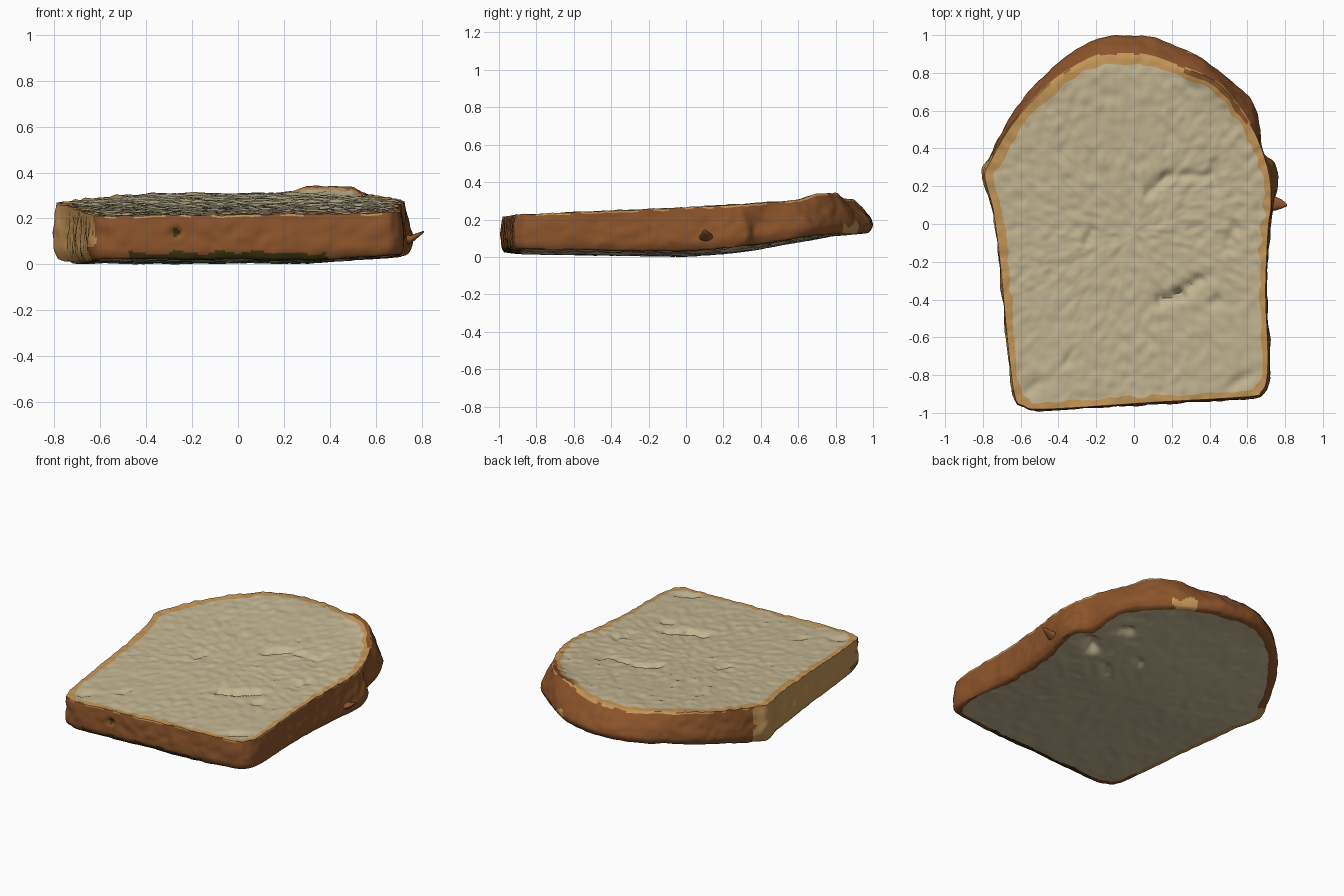
import bpy, bmesh, math
from mathutils import Vector, noise

if "Cube" in bpy.data.objects:
    bpy.data.objects.remove(bpy.data.objects["Cube"])

N = 400                      # samples round the slice
CX, CY = 0.0, -0.05          # centre of the rings


def material(name, r, g, b):
    m = bpy.data.materials.new(name)
    lin = [((c / 255 + 0.055) / 1.055) ** 2.4 for c in (r, g, b)]
    m.diffuse_color = (*lin, 1)
    m.use_nodes = True
    m.node_tree.nodes["Principled BSDF"].inputs["Base Color"].default_value = m.diffuse_color
    return m


MATS = [material("crumb", 195, 181, 146), material("golden rim", 196, 149, 87),
        material("brown crust", 140, 84, 43), material("olive scorch", 66, 58, 20)]
CRUMB, GOLD, BROWN, DARK = range(4)

# Widest outline, seen from above
OUTER = [(-.07, 1), (-.25, .96), (-.42, .84), (-.58, .675), (-.69, .5), (-.77, .34), (-.805, .26),
         (-.75, .07), (-.71, -.24), (-.67, -.66), (-.635, -.92), (-.59, -.97), (-.47, -.99),
         (.08, -.955), (.62, -.925), (.69, -.9), (.72, -.83), (.72, -.66), (.705, -.35),
         (.72, -.03), (.74, .1), (.765, .22), (.75, .32), (.68, .39), (.645, .61), (.52, .755),
         (.32, .9), (.14, .975)]
# Edge of the cut top face: the crust slopes in around the head
UPPER = [(-.07, .895), (-.2, .885), (-.39, .785), (-.55, .64), (-.67, .49), (-.76, .33), (-.79, .25),
         (-.745, .07), (-.705, -.24), (-.665, -.66), (-.63, -.915), (-.585, -.962), (-.47, -.98),
         (.08, -.945), (.61, -.913), (.675, -.885), (.703, -.82), (.708, -.66), (.697, -.35),
         (.71, -.03), (.725, .1), (.715, .26), (.655, .45), (.56, .61), (.43, .755),
         (.19, .85), (.06, .89)]


def lerp_table(table, t):
    if t <= table[0][0]:
        return table[0][1]
    for (a, u), (b, v) in zip(table, table[1:]):
        if t <= b:
            return u + (v - u) * (t - a) / max(b - a, 1e-9)
    return table[-1][1]


def radii(points):
    """Smooth a closed outline and sample its radius at N even angles."""
    polar, n = [], len(points)
    for i in range(n):
        p = [Vector(points[(i + k) % n]) for k in (-1, 0, 1, 2)]
        for s in range(12):
            t = s / 12
            q = 0.5 * (2 * p[1] + (p[2] - p[0]) * t + (2 * p[0] - 5 * p[1] + 4 * p[2] - p[3]) * t * t
                       + (3 * p[1] - p[0] - 3 * p[2] + p[3]) * t ** 3)
            dx, dy = q.x - CX, q.y - CY
            polar.append((math.atan2(dy, dx) % math.tau, math.hypot(dx, dy)))
    polar.sort()
    polar = [(polar[-1][0] - math.tau, polar[-1][1])] + polar + [(polar[0][0] + math.tau, polar[0][1])]
    return [lerp_table(polar, math.tau * k / N) for k in range(N)]


def rough(x, y, z, size):
    return noise.noise(Vector((x, y, z)) / size)


def near(x, y, a, b, width):
    """Soft falloff around the segment a-b."""
    a, b, p = Vector(a), Vector(b), Vector((x, y))
    t = max(0, min(1, (p - a).dot(b - a) / (b - a).length_squared))
    return math.exp(-((p - a - (b - a) * t).length / width) ** 2)


# Dents: start, end, width, depth
TOP_DENTS = [((.08, .17), (.17, .25), .028, .018), ((.17, .255), (.4, .255), .022, .014),
             ((.42, .32), (.43, .19), .028, .015), ((.14, -.4), (.24, -.37), .026, .03),
             ((.24, -.37), (.35, -.29), .026, .026), ((-.25, -.1), (-.22, -.03), .022, .015),
             ((.5, -.12), (.53, -.02), .03, .012), ((.41, -.42), (.45, -.4), .022, .015),
             ((.54, -.84), (.62, -.8), .025, .015), ((-.56, -.88), (-.52, -.85), .025, .02),
             ((-.36, -.74), (-.33, -.68), .02, .01)]
BASE_DENTS = [((.53, .24), (.58, .28), .04, .05), ((.46, .5), (.5, .48), .03, .025),
              ((.3, .1), (.36, .16), .03, .015), ((.2, .3), (.25, .32), .025, .015)]


def top_z(x, y):
    z = lerp_table([(-1, .215), (-.5, .235), (0, .257), (.4, .282), (.65, .302), (.8, .312), (.9, .305)], y)
    z += .03 * near(x, y, (.32, .82), (.5, .7), .06)
    z += .012 * max(0, x) - .01 * max(0, -x - .3)
    z += .007 * rough(x, y, 0, .05) + .004 * rough(x, y, 3, .12) + .003 * rough(x, y, 7, .03)
    return z - sum(d * near(x, y, a, b, w) for a, b, w, d in TOP_DENTS)


def base_z(x, y):
    z = lerp_table([(-1, .02), (-.5, .012), (0, .006), (.2, .018), (.4, .045), (.6, .083), (.8, .117), (1, .135)], y)
    z += .027 * max(0, min(1, (x - .3) / .4)) + .006 * max(0, min(1, (-.88 - y) / .08))
    z += .005 * rough(x, y, 20, .06) + .004 * rough(x, y, 25, .15)
    return z + sum(d * near(x, y, a, b, w) for a, b, w, d in BASE_DENTS)


outer, upper = radii(OUTER), radii(UPPER)
FACE = 46                    # rings across each cut face
WALL = 20                    # rings up the crust
bm = bmesh.new()
rings = []


def add_ring(fn):
    ring = []
    for k in range(N):
        a = math.tau * k / N
        ring.append(bm.verts.new(fn(k, math.cos(a), math.sin(a))))
    rings.append(ring)


def face_point(r, c, s, height):
    x, y = CX + r * c, CY + r * s
    return x, y, height(x, y)


def under(k):
    """Radius of the lower edge: the crust tucks in below."""
    return outer[k] - .022


def wall_point(k, c, s, t):
    # Crust bulges just above the base, then leans in to the top edge
    lo, hi = outer[k], upper[k]
    r = lo - .022 * (1 - t / .25) ** 2 if t < .25 else lo + (hi - lo) * ((t - .25) / .75) ** 1.4
    z0 = base_z(CX + under(k) * c, CY + under(k) * s)
    z1 = top_z(CX + hi * c, CY + hi * s)
    z = z0 + (z1 - z0) * t
    x, y = CX + r * c, CY + r * s
    push = math.sin(math.pi * t) * (.014 * rough(x, y, z, .14) + .008 * rough(x, y, z, .05))
    if y < -.85:             # small pit in the front crust
        push -= .03 * math.exp(-((x + .27) ** 2 + (z - .14) ** 2) / .018 ** 2)
    return x + push * c, y + push * s, z


def rim(k, c, s):
    return (.036 + .012 * max(0, -c) + .012 * max(0, s)
            + .02 * rough(c, s, 0, .09) + .006 * rough(c, s, 5, .04))


def base_rim(k, c, s):
    return .034 + .016 * rough(c, s, 12, .12) + .008 * rough(c, s, 15, .04)


# Base face with crust rim, crust wall, golden rim, top face
for j in range(1, FACE + 1):
    add_ring(lambda k, c, s: face_point((under(k) - base_rim(k, c, s) * (j / FACE) ** 4) * j / FACE, c, s, base_z))
add_ring(lambda k, c, s: face_point(under(k), c, s, base_z))
for j in range(1, WALL):
    add_ring(lambda k, c, s: wall_point(k, c, s, j / WALL))
add_ring(lambda k, c, s: face_point(upper[k], c, s, top_z))
add_ring(lambda k, c, s: face_point(upper[k] - rim(k, c, s) / 2, c, s, top_z))
for j in range(FACE, 0, -1):
    add_ring(lambda k, c, s: face_point((upper[k] - rim(k, c, s) * (j / FACE) ** 4) * j / FACE, c, s, top_z))


def colour(row, p):
    if row < FACE - 1 or row >= FACE + WALL + 2:
        return CRUMB
    wob = .05 * rough(p.x, p.y, p.z, .08)
    if row >= FACE + WALL:   # rim is browned over the raised right shoulder
        browned = row == FACE + WALL and p.y > .55 + wob and p.x > .25 + wob
        return BROWN if browned else GOLD
    if p.y < -.85:           # scorched lower edge and pit at the front
        if -.47 < p.x + wob < .4 and p.z < .055 + wob * .4:
            return DARK
        if (p.x + .27) ** 2 + (p.z - .14) ** 2 < .018 ** 2 and p.y < -.9:
            return DARK
    # pale left side, and a pale patch low on the head
    if p.x < -.63 + wob * .4 and p.y < .36 + wob and not (p.y < -.8 + wob and p.z < .08):
        return GOLD
    if math.hypot(p.x - .33, p.y - .87) < .06 + wob and p.z < .19 + wob:
        return GOLD
    if row == FACE + WALL - 1 and rough(p.x, p.y, 9, .09) > 0:
        return GOLD
    return BROWN


for row, (a, b) in enumerate(zip(rings, rings[1:])):
    for k in range(N):
        m = (k + 1) % N
        f = bm.faces.new((a[k], a[m], b[m], b[k]))
        f.material_index = colour(row, f.calc_center_median())
for ring, height, flip in ((rings[0], base_z, True), (rings[-1], top_z, False)):
    mid = bm.verts.new((CX, CY, height(CX, CY)))
    for k in range(N):
        m = (k + 1) % N
        bm.faces.new((ring[m], ring[k], mid) if flip else (ring[k], ring[m], mid))
low = min(v.co.z for v in bm.verts)
bmesh.ops.translate(bm, verts=bm.verts, vec=(0, 0, -low))
bmesh.ops.recalc_face_normals(bm, faces=bm.faces)


def finish(bm, name):
    me = bpy.data.meshes.new(name)
    bm.to_mesh(me)
    bm.free()
    for m in MATS:
        me.materials.append(m)
    ob = bpy.data.objects.new(name, me)
    bpy.context.collection.objects.link(ob)
    bpy.ops.object.select_all(action='DESELECT')
    ob.select_set(True)
    bpy.context.view_layer.objects.active = ob
    bpy.ops.object.shade_smooth_by_angle(angle=math.radians(60))


finish(bm, "bread_slice")

# Torn crust flake sticking out of the right side
bm = bmesh.new()
cuts = [[bm.verts.new((x, y + ry * math.cos(a), z + rz * math.sin(a)))
         for a in (math.tau * i / 12 for i in range(12))]
        for x, y, z, ry, rz in ((.71, .11, .1, .045, .03), (.755, .108, .11, .035, .018),
                                (.785, .105, .128, .022, .01), (.81, .1, .143, .006, .004))]
for a, b in zip(cuts, cuts[1:]):
    for i in range(12):
        j = (i + 1) % 12
        bm.faces.new((a[i], a[j], b[j], b[i]))
bm.faces.new(cuts[0][::-1])
bm.faces.new(cuts[-1])
for f in bm.faces:
    f.material_index = BROWN
bmesh.ops.recalc_face_normals(bm, faces=bm.faces)
finish(bm, "crust_flake")
